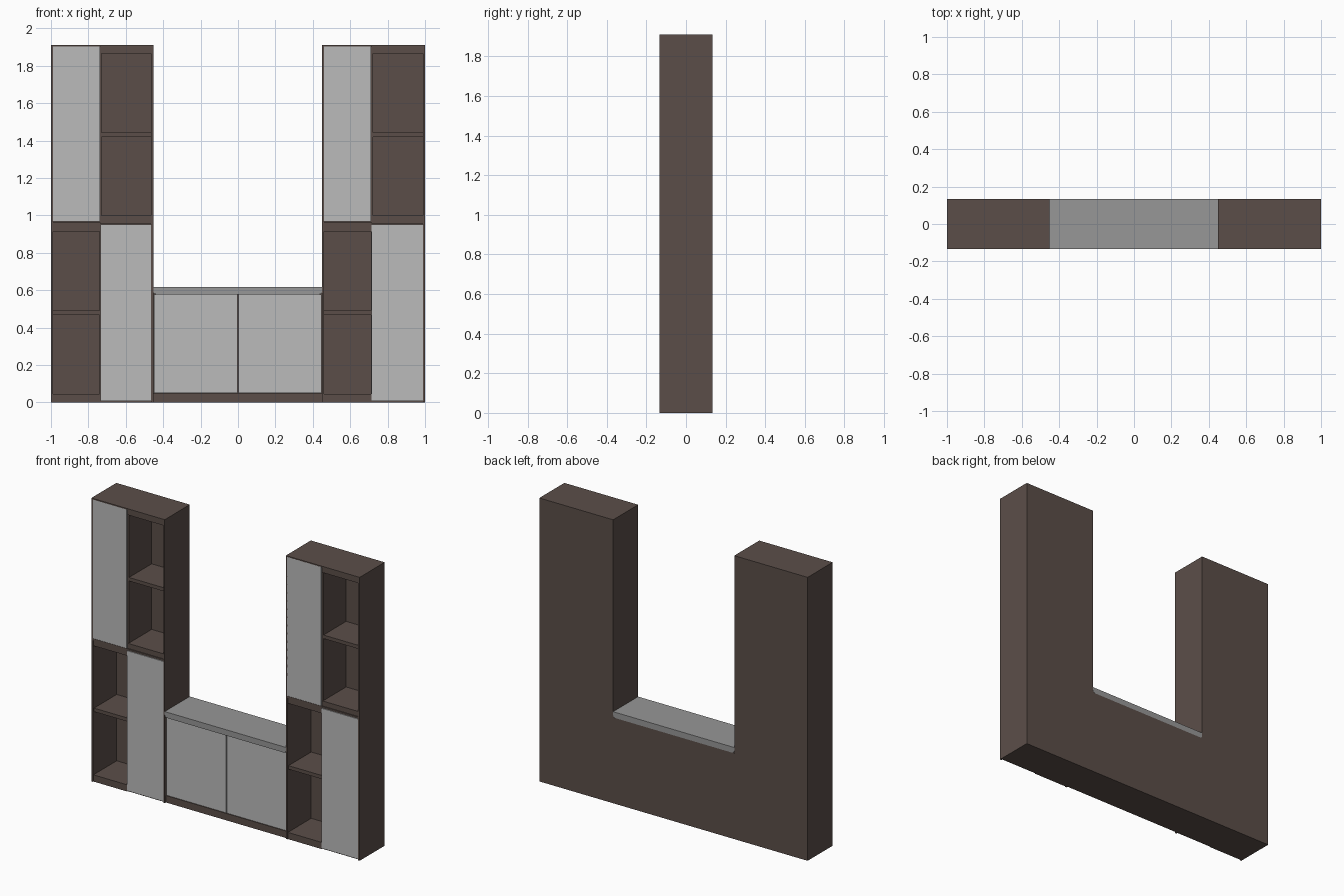
import bpy, bmesh

if "Cube" in bpy.data.objects:
    bpy.data.objects.remove(bpy.data.objects["Cube"])


def material(name, rgb):
    m = bpy.data.materials.new(name)
    m.diffuse_color = (*rgb, 1)
    m.use_nodes = True
    m.node_tree.nodes["Principled BSDF"].inputs["Base Color"].default_value = m.diffuse_color
    return m


WOOD = material("dark_brown_wood", (0.105, 0.076, 0.066))
DOOR = material("light_grey_front", (0.50, 0.50, 0.50))
TOP = material("mid_grey_top", (0.31, 0.31, 0.31))


def box(name, x, y, z, mat):
    """Box from (min, max) ranges on each axis."""
    bm = bmesh.new()
    bmesh.ops.create_cube(bm, size=1)
    for v in bm.verts:
        v.co = [r[0] if c < 0 else r[1] for c, r in zip(v.co, (x, y, z))]
    me = bpy.data.meshes.new(name)
    bm.to_mesh(me)
    bm.free()
    me.materials.append(mat)
    ob = bpy.data.objects.new(name, me)
    bpy.context.collection.objects.link(ob)
    return ob


F, B = -0.133, 0.133      # front and back of the unit
H, MID = 1.91, 0.96       # tower height and the joint between its halves
T = 0.011                 # side panel thickness


def tower(side, x0, x1):
    xm = x0 + 0.266
    # carcass
    for n, x in (("left", x0), ("right", x1 - T)):
        box(f"{side}_tower_{n}_panel", (x, x + T), (F, B), (0, H), WOOD)
    box(f"{side}_tower_back", (x0 + T, x1 - T), (B - 0.012, B), (0, H), WOOD)
    box(f"{side}_tower_divider", (xm - T / 2, xm + T / 2), (F + 0.013, B - 0.012), (0, H), WOOD)
    box(f"{side}_tower_top", (x0 + T, x1 - T), (F + 0.012, B - 0.012), (H - 0.045, H), WOOD)
    box(f"{side}_tower_top_edge", (x0 + T, x1 - T), (F, F + 0.012), (H - 0.008, H), WOOD)
    box(f"{side}_tower_middle", (x0 + T, x1 - T), (F + 0.012, B - 0.012), (MID - 0.045, MID + 0.04), WOOD)
    box(f"{side}_tower_middle_edge", (x0 + T, x1 - T), (F, F + 0.012), (MID - 0.005, MID + 0.006), WOOD)
    box(f"{side}_tower_bottom", (x0 + T, x1 - T), (F + 0.012, B - 0.012), (0, 0.045), WOOD)
    # open compartments: one shelf each, diagonal to the doors
    for level, z, lo, hi in (("lower", 0.48, x0 + T, xm - T / 2),
                             ("upper", 1.43, xm + T / 2, x1 - T)):
        box(f"{side}_{level}_shelf", (lo, hi), (F + 0.013, B - 0.012), (z - 0.012, z + 0.012), WOOD)
    # tall doors
    box(f"{side}_lower_door", (xm - 0.002, x1 - 0.008), (F, F + 0.0125), (0.008, MID - 0.008), DOOR)
    box(f"{side}_upper_door", (x0 + 0.009, xm - 0.005), (F, F + 0.0125), (MID + 0.007, H - 0.007), DOOR)
    # front rails above and below the open compartments
    for n, lo, hi, z0, z1 in (("lower", x0 + T, xm - 0.003, MID - 0.045, MID - 0.005),
                              ("lower_foot", x0 + T, xm - 0.003, 0, 0.045),
                              ("upper", xm, x1 - T, H - 0.045, H - 0.008),
                              ("upper_foot", xm, x1 - T, MID + 0.006, MID + 0.04)):
        box(f"{side}_{n}_rail", (lo, hi), (F + 0.006, F + 0.012), (z0, z1), WOOD)


tower("left", -1.0, -0.453)
tower("right", 0.45, 1.0)

# low middle cabinet, set back a little behind the towers
L, R = -0.453, 0.45
box("middle_cabinet_body", (L, R), (F + 0.024, B), (0, 0.578), WOOD)
box("middle_cabinet_plinth", (L, R), (F + 0.012, F + 0.024), (0, 0.047), WOOD)
box("middle_left_door", (L + 0.003, -0.003), (F + 0.012, F + 0.0235), (0.05, 0.576), DOOR)
box("middle_right_door", (0.003, R - 0.003), (F + 0.012, F + 0.0235), (0.05, 0.576), DOOR)

# worktop with softened lower end corners, flush front and back
top = box("middle_worktop", (L, R), (F, B), (0.578, 0.617), TOP)
bm = bmesh.new()
bm.from_mesh(top.data)
ends = [e for e in bm.edges
        if all(v.co.z < 0.6 for v in e.verts) and abs(e.verts[0].co.x - e.verts[1].co.x) < 1e-4]
bmesh.ops.bevel(bm, geom=ends, offset=0.016, segments=3, profile=0.5, affect='EDGES')
bm.to_mesh(top.data)
bm.free()
# dark corner fillers behind the softened worktop ends
for n, x in (("left", (L, L + 0.018)), ("right", (R - 0.018, R))):
    box(f"{n}_corner_filler", x, (F + 0.024, B - 0.001), (0.577, 0.592), WOOD)
